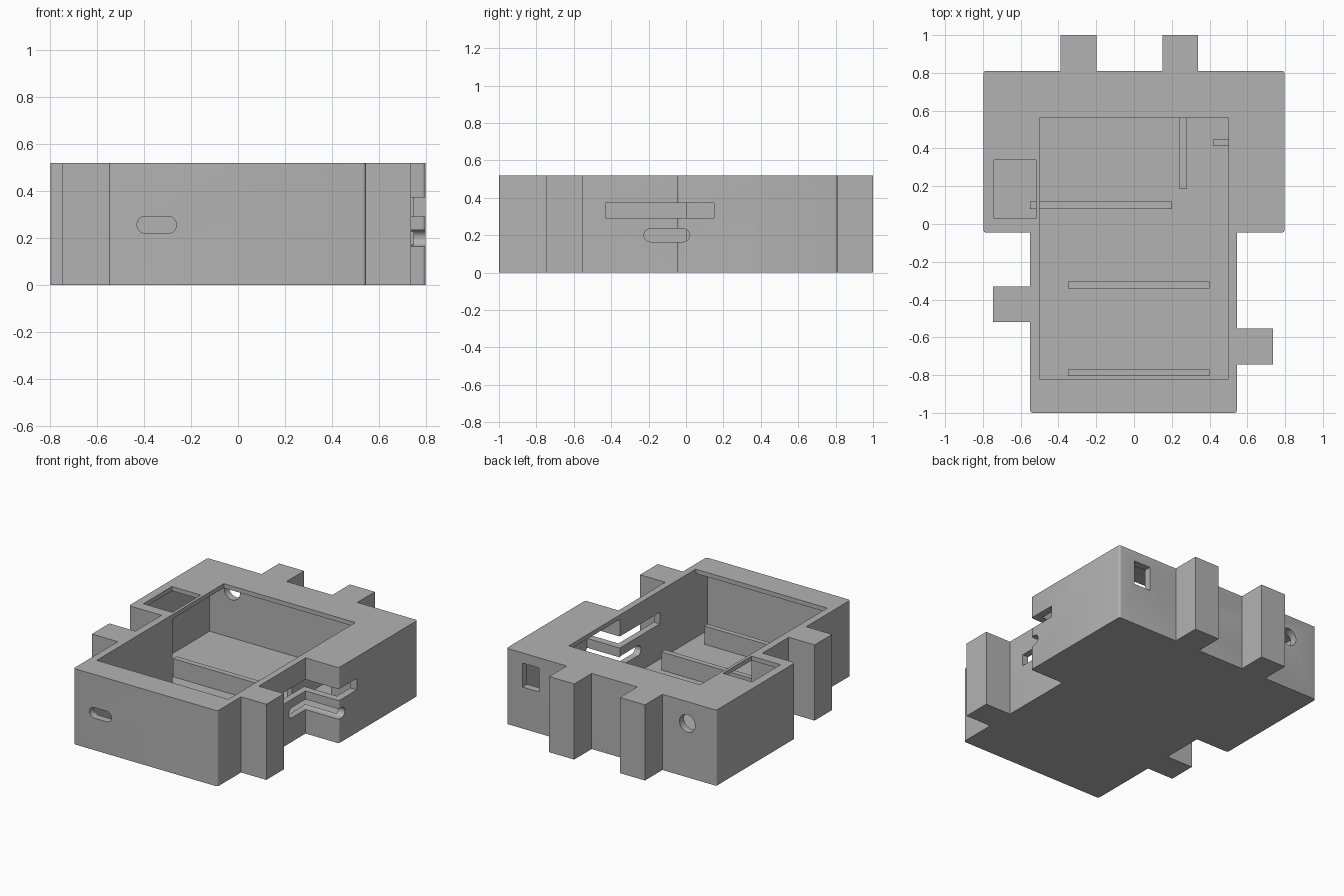
import bpy, bmesh, math
from mathutils import Vector

cube = bpy.data.objects.get("Cube")
if cube:
    bpy.data.objects.remove(cube, do_unlink=True)

HEIGHT, FLOOR, LID = 0.52, 0.05, 0.49

grey = bpy.data.materials.new("plain grey")
grey.use_nodes = True
colour = (0.45, 0.45, 0.45, 1)
grey.diffuse_color = colour
grey.node_tree.nodes["Principled BSDF"].inputs["Base Color"].default_value = colour


def prism(name, points, low, high, axis="z", bevel=0.0):
    """Extrude a flat outline along an axis; optionally round its convex corners."""
    place = {"x": lambda a, b, c: (c, a, b),
             "y": lambda a, b, c: (a, c, b),
             "z": lambda a, b, c: (a, b, c)}[axis]
    bm = bmesh.new()
    face = bm.faces.new([bm.verts.new(place(a, b, low)) for a, b in points])
    out = bmesh.ops.extrude_face_region(bm, geom=[face])
    step = Vector(place(0, 0, high - low))
    for v in out["geom"]:
        if isinstance(v, bmesh.types.BMVert):
            v.co += step
    bmesh.ops.recalc_face_normals(bm, faces=bm.faces[:])
    if bevel:
        edges = [e for e in bm.edges if e.is_convex
                 and abs(e.verts[0].co.z - e.verts[1].co.z) > 0.1]
        bmesh.ops.bevel(bm, geom=edges, offset=bevel, segments=4,
                        profile=0.5, affect="EDGES")
    mesh = bpy.data.meshes.new(name)
    bm.to_mesh(mesh)
    bm.free()
    mesh.materials.append(grey)
    obj = bpy.data.objects.new(name, mesh)
    bpy.context.scene.collection.objects.link(obj)
    return obj


def rect(a0, a1, b0, b1):
    return [(a0, b0), (a1, b0), (a1, b1), (a0, b1)]


def capsule(a0, a1, b0, b1, n=12):
    """Outline of a slot with round ends (a circle when square)."""
    r, mid = (b1 - b0) / 2, (b0 + b1) / 2
    pts = []
    for centre, start in ((a1 - r, -math.pi / 2), (a0 + r, math.pi / 2)):
        for i in range(n + 1):
            t = start + math.pi * i / n
            p = (centre + r * math.cos(t), mid + r * math.sin(t))
            if not pts or min(math.dist(p, q) for q in pts) > 1e-4:
                pts.append(p)
    return pts


def tee(w0, w1, wide, front, step, back):
    """Outline with a narrow front and a wide back."""
    return [(w0, front), (w1, front), (w1, step), (wide, step),
            (wide, back), (-wide, back), (-wide, step), (w0, step)]


# Hollow case
case = prism("case", tee(-0.55, 0.545, 0.798, -1, -0.045, 0.81),
             0, HEIGHT, bevel=0.015)

cutters = [
    prism("cavity", tee(-0.5, 0.5, 0.748, -0.95, 0.005, 0.76), FLOOR, LID),
    # Openings in the top plate
    prism("main_opening", rect(-0.5, 0.5, -0.82, 0.56), 0.4, 0.6),
    prism("side_opening", rect(-0.74, -0.52, 0.03, 0.34), 0.4, 0.6),
    # Wall openings
    prism("front_slot", capsule(-0.43, -0.262, 0.22, 0.293), -1.1, -0.9, "y"),
    prism("back_round_hole", capsule(-0.637, -0.517, 0.31, 0.43), 0.7, 0.9, "y"),
    prism("back_window", rect(0.55, 0.675, 0.285, 0.45), 0.7, 0.9, "y"),
    prism("side_slot_low", capsule(-0.225, 0.02, 0.165, 0.235), 0.45, 0.9, "x"),
    prism("side_slot_high", rect(-0.43, 0.15, 0.293, 0.372), 0.45, 0.9, "x"),
]
for cutter in cutters:
    cutter.hide_render = True
    mod = case.modifiers.new(cutter.name, "BOOLEAN")
    mod.operation, mod.solver, mod.object = "DIFFERENCE", "EXACT", cutter

# Bake the cuts and drop the cutters
bpy.context.view_layer.update()
graph = bpy.context.evaluated_depsgraph_get()
baked = bpy.data.meshes.new_from_object(case.evaluated_get(graph))
case.modifiers.clear()
case.data = baked
for cutter in cutters:
    bpy.data.objects.remove(cutter, do_unlink=True)

# Full-height tabs around the outside
tabs = {
    "back_right_tab": rect(-0.388, -0.198, 0.79, 1),
    "back_left_tab": rect(0.15, 0.34, 0.79, 1),
    "right_tab": rect(-0.747, -0.53, -0.52, -0.33),
    "left_tab": rect(0.525, 0.737, -0.745, -0.553),
}
for name, outline in tabs.items():
    prism(name, outline, 0, HEIGHT)

# Low ribs on the floor
ribs = {
    "front_rib": rect(-0.35, 0.4, -0.805, -0.77),
    "middle_rib": rect(-0.35, 0.4, -0.342, -0.305),
    "back_rib": rect(-0.55, 0.2, 0.08, 0.118),
    "lengthwise_rib": rect(0.242, 0.28, 0.185, 0.765),
    "short_rib": rect(0.42, 0.755, 0.412, 0.45),
}
for name, outline in ribs.items():
    prism(name, outline, FLOOR - 0.02, 0.175)

# Smooth the round corners and hole walls, keep hard edges
bpy.ops.object.select_all(action="DESELECT")
case.select_set(True)
bpy.context.view_layer.objects.active = case
bpy.ops.object.shade_smooth_by_angle(angle=math.radians(30))
